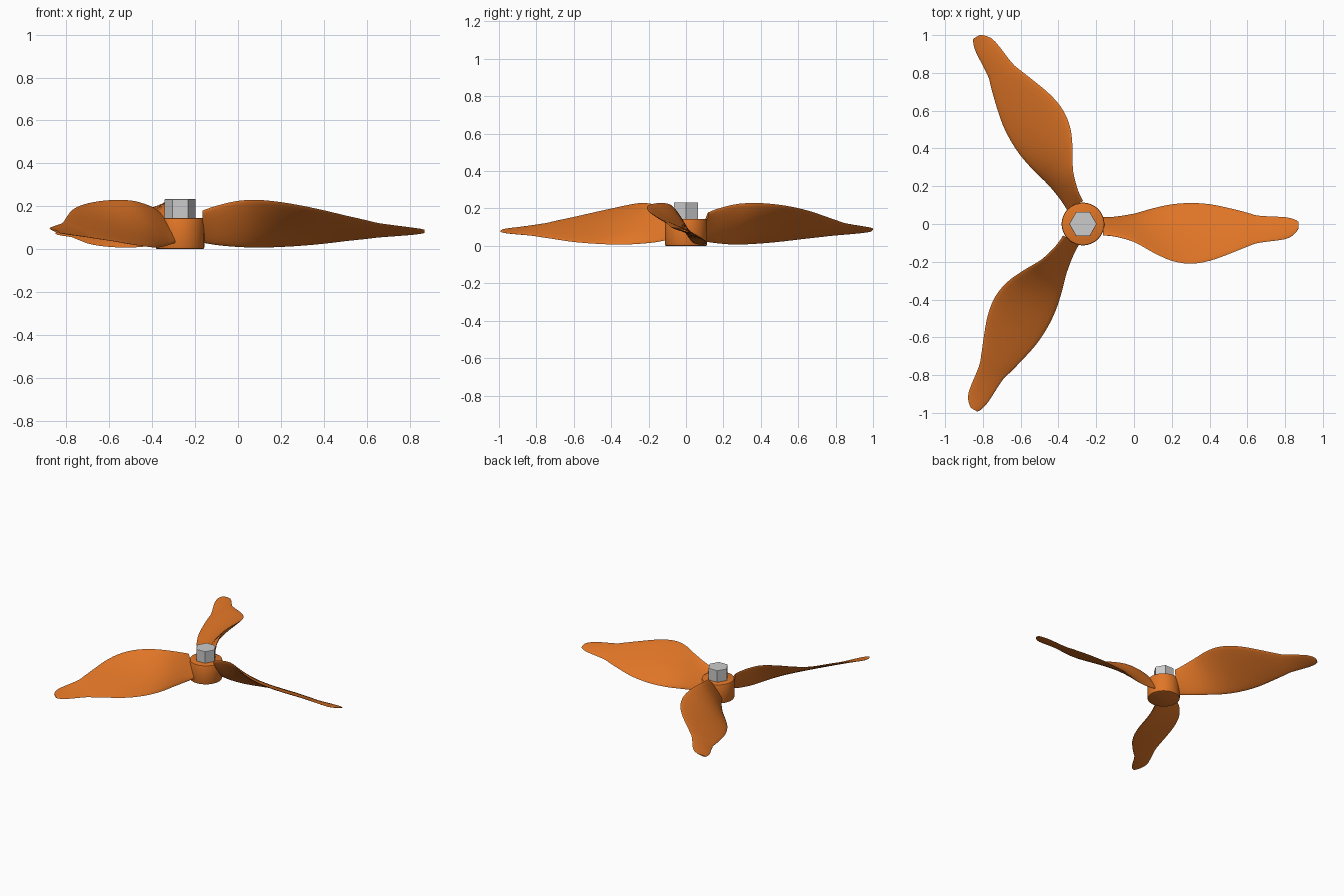
import bpy, bmesh, math
from mathutils import Vector, Matrix

if "Cube" in bpy.data.objects:
    bpy.data.objects.remove(bpy.data.objects["Cube"])

HUB_X = -0.27
orange = bpy.data.materials.new("orange_paint")
orange.diffuse_color = (0.75, 0.18, 0.02, 1)
orange.use_nodes = True
orange.node_tree.nodes["Principled BSDF"].inputs["Base Color"].default_value = orange.diffuse_color


def finish(bm, name, mat=None, smooth=True):
    bmesh.ops.recalc_face_normals(bm, faces=bm.faces)
    me = bpy.data.meshes.new(name)
    bm.to_mesh(me)
    bm.free()
    ob = bpy.data.objects.new(name, me)
    bpy.context.collection.objects.link(ob)
    if mat:
        me.materials.append(mat)
    if smooth:
        bpy.ops.object.select_all(action='DESELECT')
        ob.select_set(True)
        bpy.context.view_layer.objects.active = ob
        bpy.ops.object.shade_smooth_by_angle(angle=math.radians(40))
    return ob


def prism(name, sides, radius, z0, z1, bevel, turn=0, mat=None, smooth=True):
    bm = bmesh.new()
    m = Matrix.Translation((HUB_X, 0, (z0 + z1) / 2)) @ Matrix.Rotation(turn, 4, 'Z')
    bmesh.ops.create_cone(bm, cap_ends=True, segments=sides, radius1=radius,
                          radius2=radius, depth=z1 - z0, matrix=m)
    rims = [e for e in bm.edges if abs(e.verts[0].co.z - e.verts[1].co.z) < 1e-5]
    bmesh.ops.bevel(bm, geom=rims, offset=bevel, segments=2, affect='EDGES', profile=0.5)
    return finish(bm, name, mat, smooth)


# Blade stations: radius, high edge (y, z), low edge (y, z), thickness
STATIONS = [
    (0.105, -0.060, 0.180, 0.035, 0.030, 0.024),
    (0.17, -0.066, 0.202, 0.038, 0.019, 0.024),
    (0.27, -0.095, 0.225, 0.055, 0.010, 0.024),
    (0.37, -0.150, 0.229, 0.083, 0.007, 0.024),
    (0.47, -0.195, 0.219, 0.104, 0.010, 0.023),
    (0.57, -0.210, 0.202, 0.111, 0.016, 0.022),
    (0.67, -0.195, 0.181, 0.105, 0.025, 0.020),
    (0.77, -0.160, 0.157, 0.085, 0.037, 0.018),
    (0.87, -0.120, 0.134, 0.060, 0.048, 0.016),
    (0.93, -0.100, 0.120, 0.044, 0.055, 0.014),
    (1.07, -0.080, 0.101, 0.036, 0.066, 0.012),
    (1.12, -0.052, 0.094, 0.024, 0.072, 0.010),
    (1.14, -0.026, 0.089, 0.012, 0.076, 0.008),
]


def smooth_stations(pts, steps):
    # Catmull-Rom through the stations
    p = [Vector(q) for q in pts]
    out = []
    for i in range(len(p) - 1):
        a, b, c, d = p[max(i - 1, 0)], p[i], p[i + 1], p[min(i + 2, len(p) - 1)]
        for k in range(steps):
            t = k / steps
            out.append(0.5 * (2 * b + (c - a) * t + (2 * a - 5 * b + 4 * c - d) * t * t
                              + (3 * b - a - 3 * c + d) * t ** 3))
    return out + [p[-1]]


def blade(name, angle):
    bm = bmesh.new()
    n = 24
    rings = []
    for r, y0, z0, y1, z1, th in smooth_stations(STATIONS, 3):
        hi, lo = Vector((r, y0, z0)), Vector((r, y1, z1))
        mid, half = (hi + lo) / 2, (lo - hi) / 2
        up = Vector((0, -half.z, half.y)).normalized()
        rings.append([bm.verts.new(mid + half * math.cos(a) + up * (th / 2) * math.sin(a))
                      for a in (2 * math.pi * k / n for k in range(n))])
    for a, b in zip(rings, rings[1:]):
        for k in range(n):
            bm.faces.new((a[k], a[(k + 1) % n], b[(k + 1) % n], b[k]))
    bm.faces.new(rings[0])
    bm.faces.new(rings[-1])
    bm.transform(Matrix.Translation((HUB_X, 0, 0)) @ Matrix.Rotation(angle, 4, 'Z'))
    return finish(bm, name, orange)


# Hub and hexagonal nut
prism("hub", 64, 0.113, 0.0, 0.145, 0.008, mat=orange)
prism("hex_nut", 6, 0.073, 0.14, 0.233, 0.003, turn=math.pi / 2, smooth=False)

# Three twisted blades
for i in range(3):
    blade(f"blade_{i + 1}", i * 2 * math.pi / 3)
